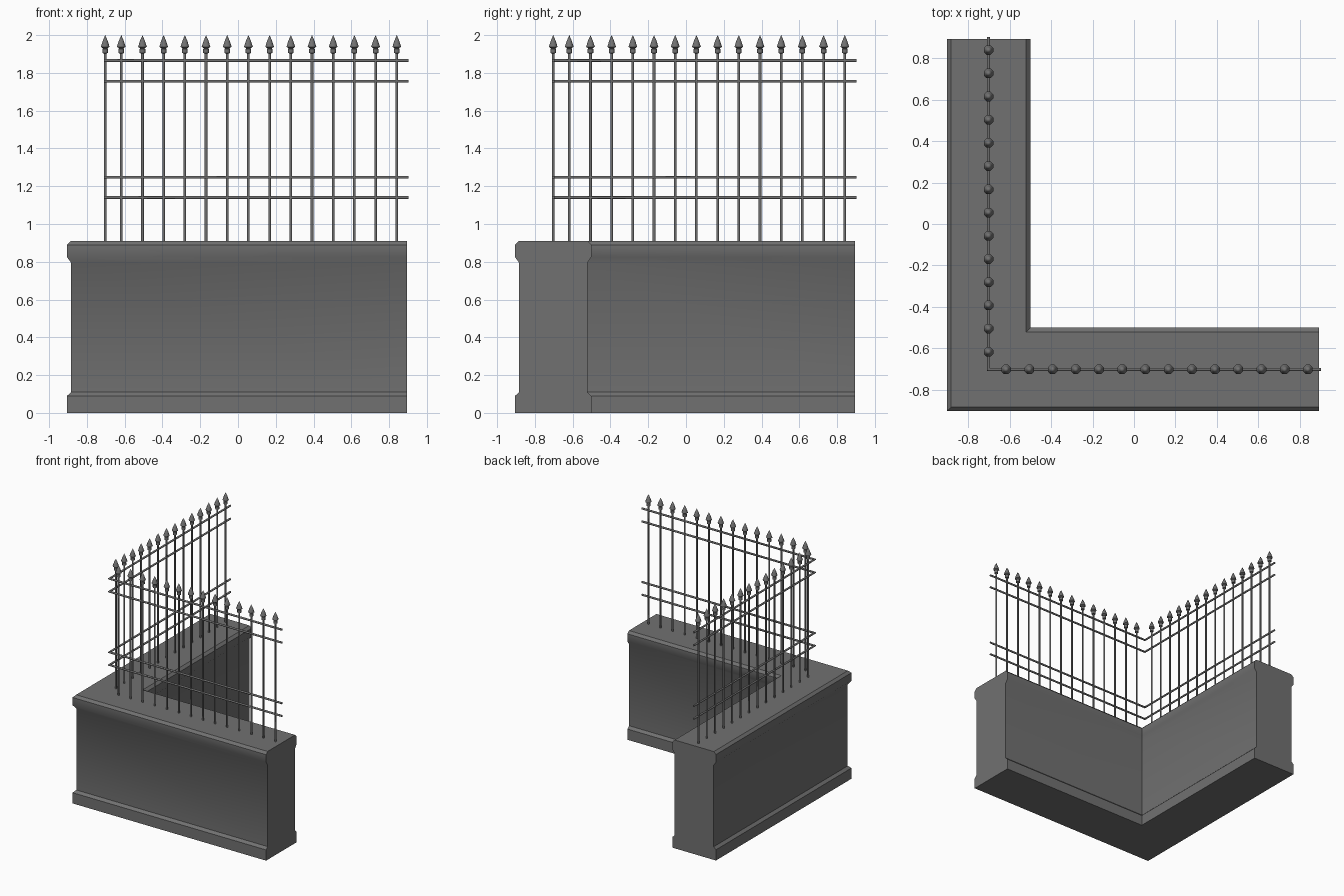
import bpy, bmesh, math

if "Cube" in bpy.data.objects:
    bpy.data.objects.remove(bpy.data.objects["Cube"])

C = -0.703     # centre line of both legs of the L
END = 0.895    # free ends of the wall

iron_grey = bpy.data.materials.new("dark_grey")
iron_grey.diffuse_color = (0.165, 0.165, 0.165, 1)
iron_grey.use_nodes = True
iron_grey.node_tree.nodes["Principled BSDF"].inputs["Base Color"].default_value = iron_grey.diffuse_color


def finish(name, bm, angle):
    bmesh.ops.recalc_face_normals(bm, faces=bm.faces[:])
    me = bpy.data.meshes.new(name)
    bm.to_mesh(me)
    bm.free()
    me.materials.append(iron_grey)
    ob = bpy.data.objects.new(name, me)
    bpy.context.collection.objects.link(ob)
    bpy.ops.object.select_all(action='DESELECT')
    ob.select_set(True)
    bpy.context.view_layer.objects.active = ob
    bpy.ops.object.shade_smooth_by_angle(angle=math.radians(angle))
    return ob


def sweep_corner(name, profile, end, angle):
    """Sweep a closed (offset, z) profile round the mitred L corner."""
    bm = bmesh.new()
    rings = [[bm.verts.new((C + o, end, z)) for o, z in profile],
             [bm.verts.new((C + o, C + o, z)) for o, z in profile],
             [bm.verts.new((end, C + o, z)) for o, z in profile]]
    n = len(profile)
    for a, b in zip(rings, rings[1:]):
        for i in range(n):
            j = (i + 1) % n
            bm.faces.new((a[i], a[j], b[j], b[i]))
    bm.faces.new(rings[0])
    bm.faces.new(rings[-1])
    return finish(name, bm, angle)


def lathe(bm, x, y, profile, sides=8):
    """Revolve an (r, z) profile that ends in a point."""
    rings = []
    for r, z in profile[:-1]:
        rings.append([bm.verts.new((x + r * math.cos(2 * math.pi * (k + 0.5) / sides),
                                    y + r * math.sin(2 * math.pi * (k + 0.5) / sides), z))
                      for k in range(sides)])
    tip = bm.verts.new((x, y, profile[-1][1]))
    for k in range(sides):
        m = (k + 1) % sides
        for a, b in zip(rings, rings[1:]):
            bm.faces.new((a[k], a[m], b[m], b[k]))
        bm.faces.new((rings[-1][k], rings[-1][m], tip))
    bm.faces.new(rings[0])


# Wall with plinth and coping
half = [(0.202, 0), (0.202, 0.09), (0.181, 0.11), (0.181, 0.795),
        (0.202, 0.825), (0.202, 0.89), (0.182, 0.91)]
wall = half + [(-o, z) for o, z in reversed(half)]
sweep_corner("corner_wall", wall, END, 40)

# Horizontal rails
R = 0.008
for i, h in enumerate((1.14, 1.247, 1.756, 1.865)):
    ring = [(R * math.cos(math.pi * (k + 0.5) / 4), h + R * math.sin(math.pi * (k + 0.5) / 4))
            for k in range(8)]
    sweep_corner(f"rail_{i + 1}", ring, 0.903, 50)

# Pickets with spear finials, one row per leg
picket = [(0.0075, 0.90), (0.0075, 1.903), (0.016, 1.905), (0.016, 1.927),
          (0.012, 1.930), (0.025, 1.938), (0.014, 1.970), (0, 2.0)]
for name, along_x in (("front_pickets", True), ("side_pickets", False)):
    bm = bmesh.new()
    for i in range(14):
        t = -0.618 + i * 0.1122
        lathe(bm, t if along_x else C, C if along_x else t, picket)
    finish(name, bm, 50)
